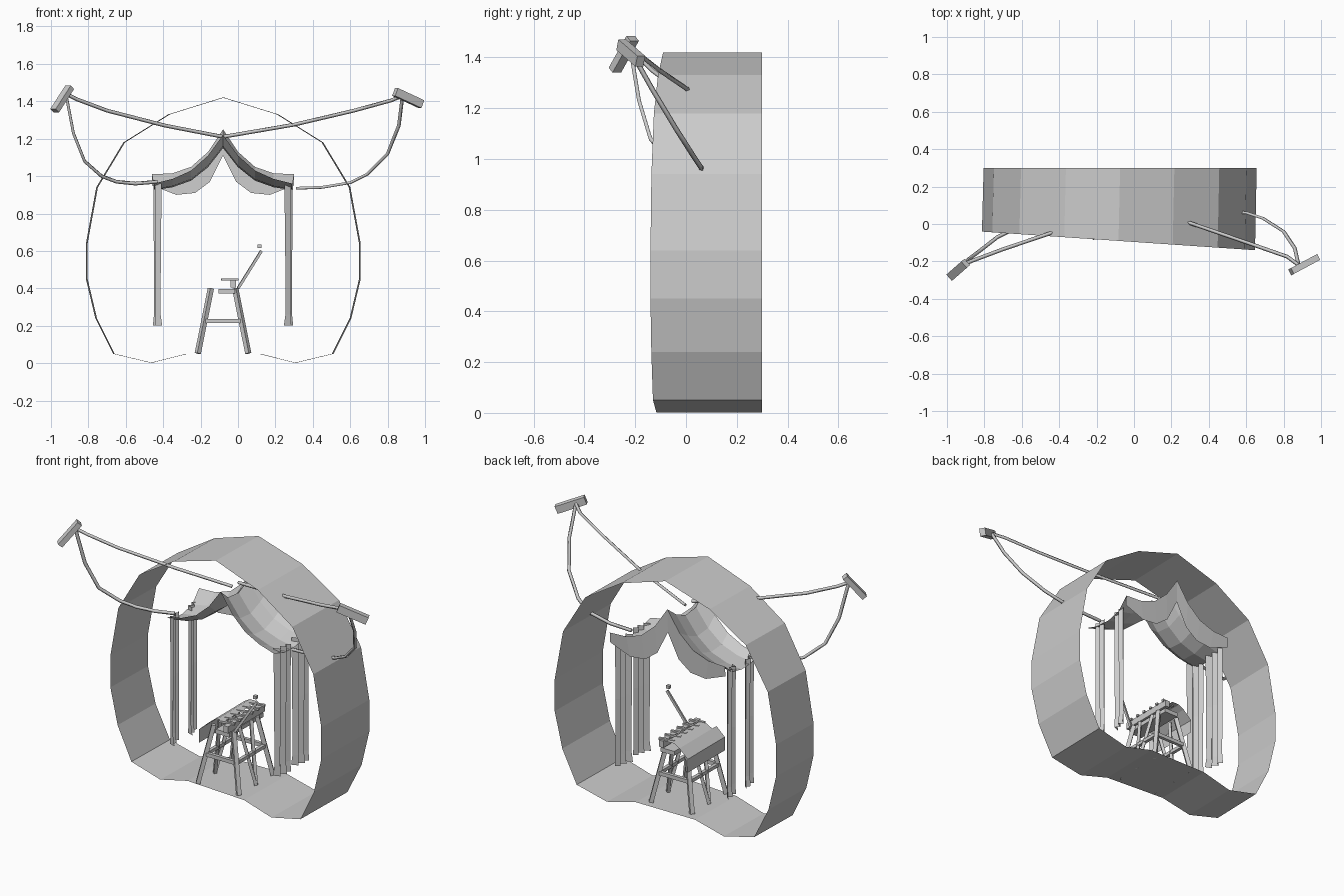
import bpy
from mathutils import Vector

if "Cube" in bpy.data.objects:
    bpy.data.objects.remove(bpy.data.objects["Cube"])

CX = -0.08  # symmetry line of tent, shell and trestle


def mesh(name, verts, faces):
    me = bpy.data.meshes.new(name)
    me.from_pydata([tuple(v) for v in verts], [], faces)
    me.update()
    ob = bpy.data.objects.new(name, me)
    bpy.context.collection.objects.link(ob)
    return ob


def loft(name, rows, closed=False):
    """Sheet through rows of points of equal length."""
    n = len(rows[0])
    verts = [p for r in rows for p in r]
    faces = []
    for j in range(len(rows) - 1):
        for i in range(n if closed else n - 1):
            k = (i + 1) % n
            faces.append((j * n + i, j * n + k, (j + 1) * n + k, (j + 1) * n + i))
    return mesh(name, verts, faces)


def bar(name, a, b, w, h, up=(0, 0, 1)):
    """Rectangular beam from a to b."""
    a, b = Vector(a), Vector(b)
    d = (b - a).normalized()
    side = d.cross(Vector(up))
    if side.length < 0.01:
        side = Vector((1, 0, 0))
    side.normalize()
    top = side.cross(d)
    verts = [p + side * (s * w / 2) + top * (t * h / 2)
             for p in (a, b) for s, t in ((-1, -1), (1, -1), (1, 1), (-1, 1))]
    return mesh(name, verts, [(3, 2, 1, 0), (4, 5, 6, 7), (0, 1, 5, 4),
                              (1, 2, 6, 5), (2, 3, 7, 6), (3, 0, 4, 7)])


def rope(name, pts, r=0.01):
    cu = bpy.data.curves.new(name, 'CURVE')
    cu.dimensions = '3D'
    cu.bevel_depth = r
    cu.bevel_resolution = 0
    cu.use_fill_caps = True
    sp = cu.splines.new('POLY')
    sp.points.add(len(pts) - 1)
    for q, p in zip(sp.points, pts):
        q.co = (*p, 1)
    ob = bpy.data.objects.new(name, cu)
    bpy.context.collection.objects.link(ob)


def mirrored(half):
    """Full profile from (distance, z) pairs that start at the middle."""
    return [(CX - d, z) for d, z in reversed(half[1:])] + [(CX + d, z) for d, z in half]


# outer shell: open band with a slanted front edge
half = [(0, 1.42), (.29, 1.33), (.53, 1.18), (.675, .94), (.73, .64), (.73, .45),
        (.68, .24), (.585, .05), (.385, .002), (.195, .05)]
ring = mirrored(half)
loft('shell', [[(x - .003, -.04 - .1 * (x + .82) / 1.47, z) for x, z in ring],
               [(x + .006, .30, z) for x, z in ring]], closed=True)

# canopy: sagging roof cloth with a hanging back valance
front = mirrored([(0, 1.22), (.08, 1.11), (.17, 1.03), (.27, .985), (.37, .96)])
back = mirrored([(0, 1.25), (.08, 1.13), (.17, 1.05), (.27, 1.015), (.38, 1.01)])
hem = mirrored([(0, 1.11), (.07, .97), (.15, .91), (.25, .90), (.38, .95)])
fy = lambda x: -.05 - .07 * (x - CX)


def sag(y, drop):
    return [(x, y, z - drop * (1 - .5 * abs(x - CX) / .37)) for x, z in front]


loft('canopy_roof', [[(x, fy(x), z) for x, z in front], sag(.02, .06), sag(.12, .07),
                     sag(.21, .03), [(x, .29, z) for x, z in back]])
loft('back_valance', [[(x, .29, z) for x, z in back], [(x, .285, z) for x, z in hem]])

# pleated curtains, two on each side
pleat = [(.325, 0), (.365, .015), (.34, .04), (.375, .06), (.35, .08), (.375, .1)]
for s, side in ((-1, 'left'), (1, 'right')):
    for y0, end in ((-.02, 'front'), (.15, 'back')):
        rows = []
        for z, k in ((.2, 1.0), (.26, .7), (.6, .75), (.96, .9)):
            rows.append([(CX + s * (.355 + (d - .355) * k), y0 + dy, z) for d, dy in pleat])
        loft(f'{side}_{end}_curtain', rows)

# trestle: splayed legs, cross bars and diagonal braces
legs = {}
for s, side in ((-1, 'left'), (1, 'right')):
    for y, t, end in ((-.07, -.02, 'front'), (.25, .2, 'back')):
        foot, top = Vector((CX + s * .135, y, .052)), Vector((CX + s * .065, t, .40))
        legs[s, end] = (foot, top)
        bar(f'{side}_{end}_leg', foot, top, .024, .024)
    f, b = legs[s, 'front'], legs[s, 'back']
    bar(f'{side}_rail', f[0].lerp(f[1], .5), b[0].lerp(b[1], .5), .02, .02)
    mid = f[0].lerp(b[0], .5)
    bar(f'{side}_front_brace', mid, f[1].lerp(b[1], .25), .018, .018)
    bar(f'{side}_back_brace', mid, f[1].lerp(b[1], .75), .018, .018)
for end in ('front', 'back'):
    l, r = legs[-1, end], legs[1, end]
    bar(f'{end}_cross_bar', l[0].lerp(l[1], .5), r[0].lerp(r[1], .5), .02, .022)

# trestle top: bed board, folded side flap and row of rungs
bar('bed_board', (-.06, -.06, .385), (-.06, .26, .385), .09, .025)
flap = [(-.2, .30), (-.2, .38), (-.145, .43)]
loft('folded_flap', [[(x, y, z) for x, z in flap] for y in (-.08, .27)])
loft('top_panel', [[(x, y, z) for x, z in ((-.145, .43), (-.11, .45), (-.06, .45))]
                   for y in (-.04, .27)])
bar('rung_rail', (-.025, -.08, .425), (-.025, .27, .425), .03, .04)
for i in range(6):
    y = -.05 + i * .057
    bar(f'rung_{i + 1}', (-.09, y, .447), (.0, y + .02, .447), .015, .012)

# lever with a small knob
bar('lever', (0, -.03, .40), (.125, 0, .60), .014, .014)
bar('lever_knob', (.115, 0, .617), (.115, 0, .635), .02, .02)

# pull handles and their ropes
bar('left_handle', (-.98, -.28, 1.35), (-.9, -.21, 1.475), .045, .03)
bar('right_handle', (.84, -.255, 1.45), (.98, -.18, 1.385), .035, .045)
rope('left_upper_rope', [(-.92, -.22, 1.44), (-.86, -.195, 1.41), (-.7, -.135, 1.35),
                         (-.39, -.03, 1.27), (CX, .06, 1.21)])
rope('left_lower_rope', [(-.92, -.22, 1.44), (-.88, -.185, 1.23), (-.82, -.14, 1.08),
                         (-.73, -.07, 1.0), (-.65, -.03, .97), (-.55, 0, .96), (-.43, .02, .97)])
rope('right_upper_rope', [(.88, -.22, 1.43), (.82, -.175, 1.405), (.62, -.105, 1.35),
                          (.3, .005, 1.275), (CX, .12, 1.21)])
rope('right_lower_rope', [(.88, -.22, 1.43), (.86, -.13, 1.27), (.80, -.04, 1.12),
                          (.69, .03, 1.01), (.6, .06, .965), (.45, .07, .94), (.31, .07, .935)])
